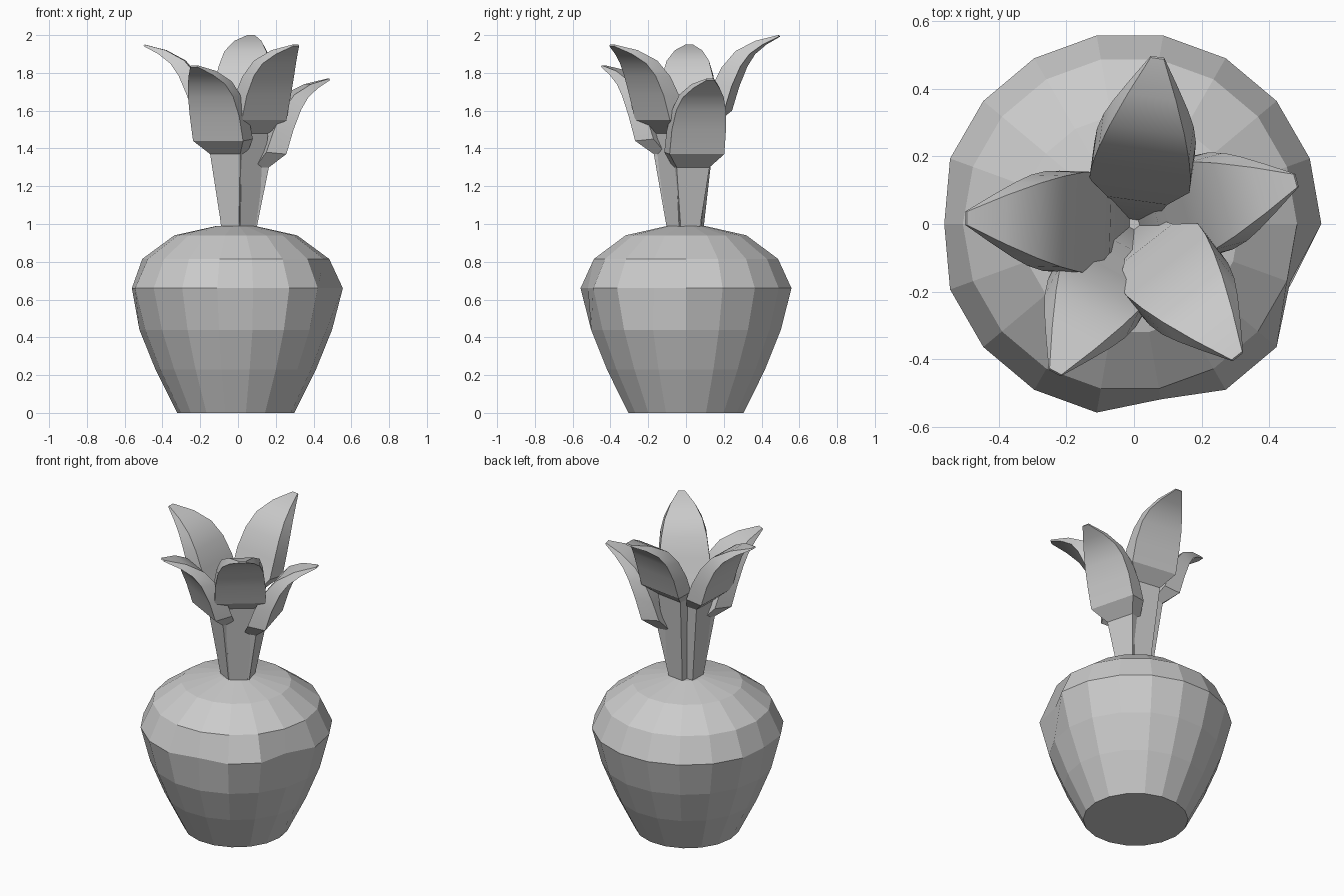
import bpy, bmesh
from math import sin, cos, radians, pi

if "Cube" in bpy.data.objects:
    bpy.data.objects.remove(bpy.data.objects["Cube"])


def finish(name, bm, smooth=False):
    bmesh.ops.recalc_face_normals(bm, faces=bm.faces)
    me = bpy.data.meshes.new(name)
    bm.to_mesh(me)
    bm.free()
    ob = bpy.data.objects.new(name, me)
    bpy.context.collection.objects.link(ob)
    if smooth:
        bpy.ops.object.select_all(action='DESELECT')
        bpy.context.view_layer.objects.active = ob
        ob.select_set(True)
        bpy.ops.object.shade_smooth_by_angle(angle=radians(30))
    return ob


def loft(bm, rings):
    vs = [[bm.verts.new(p) for p in r] for r in rings]
    n = len(vs[0])
    for a, b in zip(vs, vs[1:]):
        for i in range(n):
            j = (i + 1) % n
            bm.faces.new((a[i], a[j], b[j], b[i]))
    bm.faces.new(vs[0])
    bm.faces.new(vs[-1])


# Root: faceted 18-sided bulb with a few dents around its widest ring
SIDES = 18
profile = [(0.31, 0), (0.425, 0.23), (0.51, 0.44), (0.567, 0.66),
           (0.495, 0.815), (0.325, 0.94), (0.1, 0.99)]
dents = {9: 0.97, 14: 0.93, 17: 0.89}
bm = bmesh.new()
rings = []
for k, (r, z) in enumerate(profile):
    ring = []
    for i in range(SIDES):
        a = 2 * pi * i / SIDES
        rr = r * (dents.get(i, 1) if k == 3 else 1)
        ring.append((-0.012 + rr * cos(a), rr * sin(a), z))
    rings.append(ring)
loft(bm, rings)
finish("root_bulb", bm)

# Leaf blade stations: inner radius, inner dz, outer radius, outer dz, half width
blade = [(0.07, -0.47, 0.145, -0.47, 0.09),
         (0.115, -0.39, 0.225, -0.40, 0.15),
         (0.155, -0.28, 0.265, -0.27, 0.148),
         (0.21, -0.17, 0.31, -0.165, 0.135),
         (0.28, -0.085, 0.355, -0.10, 0.112),
         (0.38, -0.03, 0.42, -0.05, 0.072),
         (0.495, 0.0, 0.50, -0.008, 0.02)]


def leaf(name, angle, tip_z):
    c, s = cos(radians(angle)), sin(radians(angle))
    stations = [(0.01, 0.96, 0.085, 0.96, 0.05)]
    stations += [(a, b + tip_z, d, e + tip_z, w) for a, b, d, e, w in blade]
    rings = []
    for ri, zi, ro, zo, w in stations:
        ring = [(ri, -w, zi), (ri, w, zi), (ro, w, zo), (ro, -w, zo)]
        rings.append([(r * c - t * s, r * s + t * c, z) for r, t, z in ring])
    bm = bmesh.new()
    loft(bm, rings)
    finish(name, bm, True)


# Crown of five leaves at different heights
for name, angle, tip_z in [("leaf_back", 82, 2.0), ("leaf_left", 178, 1.95),
                           ("leaf_front_left", 242, 1.84),
                           ("leaf_front_right", 308, 1.95),
                           ("leaf_right", 15, 1.77)]:
    leaf(name, angle, tip_z)
